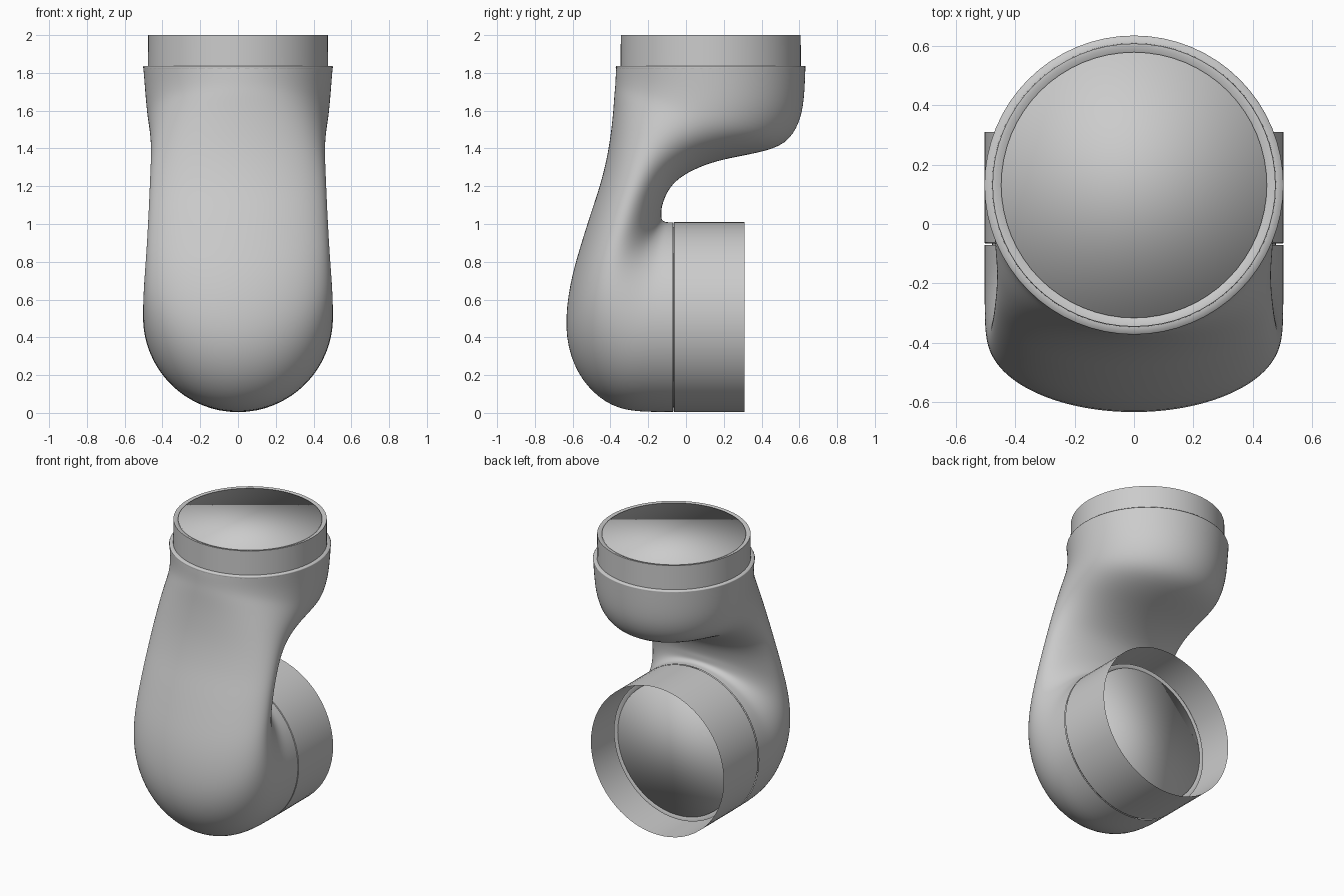
import bpy, math
from mathutils import Vector, Matrix

cube = bpy.data.objects.get("Cube")
if cube:
    bpy.data.objects.remove(cube)

grey = bpy.data.materials.new("plain grey")
grey.use_nodes = True
colour = (0.6, 0.6, 0.6, 1)
grey.diffuse_color = colour
grey.node_tree.nodes["Principled BSDF"].inputs["Base Color"].default_value = colour


def add_loft(name, rings, cap=False):
    """Skin a list of equal-length point rings, optionally closing the last one."""
    count = len(rings[0])
    verts = [point for ring in rings for point in ring]
    faces = []
    for row in range(len(rings) - 1):
        for i in range(count):
            j = (i + 1) % count
            low, high = row * count, (row + 1) * count
            faces.append((low + i, low + j, high + j, high + i))
    if cap:
        faces.append(tuple(range(len(verts) - count, len(verts))))
    mesh = bpy.data.meshes.new(name)
    mesh.from_pydata(verts, [], faces)
    mesh.materials.append(grey)
    mesh.shade_smooth()
    obj = bpy.data.objects.new(name, mesh)
    bpy.context.collection.objects.link(obj)
    return obj


def add_lathe(name, profile, place, cap=False, sharp=False, sides=64):
    """Turn a (radius, height) profile about the placed local z axis."""
    rings = []
    for radius, height in profile:
        angles = [math.tau * i / sides for i in range(sides)]
        rings.append([place @ Vector((radius * math.cos(a), radius * math.sin(a), height))
                      for a in angles])
    obj = add_loft(name, rings, cap)
    if sharp:
        obj.data.set_sharp_from_angle(angle=math.radians(35))


def cross_section(outer_y, outer_z, inner_y, inner_z, half_width, sides=64):
    """Ellipse spanning the outer and inner edge of the bend."""
    outer, inner = Vector((0, outer_y, outer_z)), Vector((0, inner_y, inner_z))
    centre, arm = (outer + inner) / 2, (outer - inner) / 2
    side = Vector((half_width, 0, 0))
    angles = [math.tau * i / sides for i in range(sides)]
    return [centre + side * math.cos(a) + arm * math.sin(a) for a in angles]


# Bent pipe: outer edge, inner edge and half width along the sweep
sections = [
    (-.07, .004, -.07, 1.01, .503),
    (-.2, .004, -.09, 1.01, .503),
    (-.36, .015, -.11, 1.01, .503),
    (-.5, .105, -.125, 1.02, .503),
    (-.6, .25, -.13, 1.03, .5),
    (-.645, .44, -.13, 1.045, .493),
    (-.618, .68, -.13, 1.06, .484),
    (-.56, .88, -.13, 1.08, .478),
    (-.5, 1.07, -.12, 1.12, .472),
    (-.455, 1.2, -.095, 1.18, .468),
    (-.415, 1.36, -.045, 1.24, .463),
    (-.395, 1.5, .06, 1.3, .46),
    (-.385, 1.6, .2, 1.345, .465),
    (-.38, 1.68, .38, 1.375, .472),
    (-.375, 1.73, .535, 1.42, .48),
    (-.373, 1.77, .605, 1.54, .488),
    (-.372, 1.8, .627, 1.66, .494),
    (-.37, 1.83, .633, 1.83, .502),
]
pipe = add_loft("bent_pipe", [cross_section(*s) for s in sections])
smooth = pipe.modifiers.new("smooth bend", "SUBSURF")
smooth.levels = smooth.render_levels = 2

top_end = Matrix.Translation((0, .131, 1.83))
back_end = Matrix.Translation((0, -.07, .507)) @ Matrix.Rotation(-math.pi / 2, 4, "X")

# Spigot protruding from each end of the pipe, closed by a softly shaded plug
for name, place in (("top", top_end), ("back", back_end)):
    add_lathe(name + "_spigot", [(.478, -.04), (.476, .17), (.465, .17), (.447, .162)],
              place, sharp=True)
    add_lathe(name + "_plug", [(.447, .155), (.447, .17)], place, cap=True)

# Rolled lip where the top spigot leaves the pipe
add_lathe("top_lip", [(.5, -.008), (.503, 0), (.5, .006), (.474, .006)], top_end)

# Open coupling sleeve around the back spigot
add_lathe("back_coupling", [(.475, .004), (.5, .004), (.503, .008), (.503, .38)],
          back_end, sharp=True)
